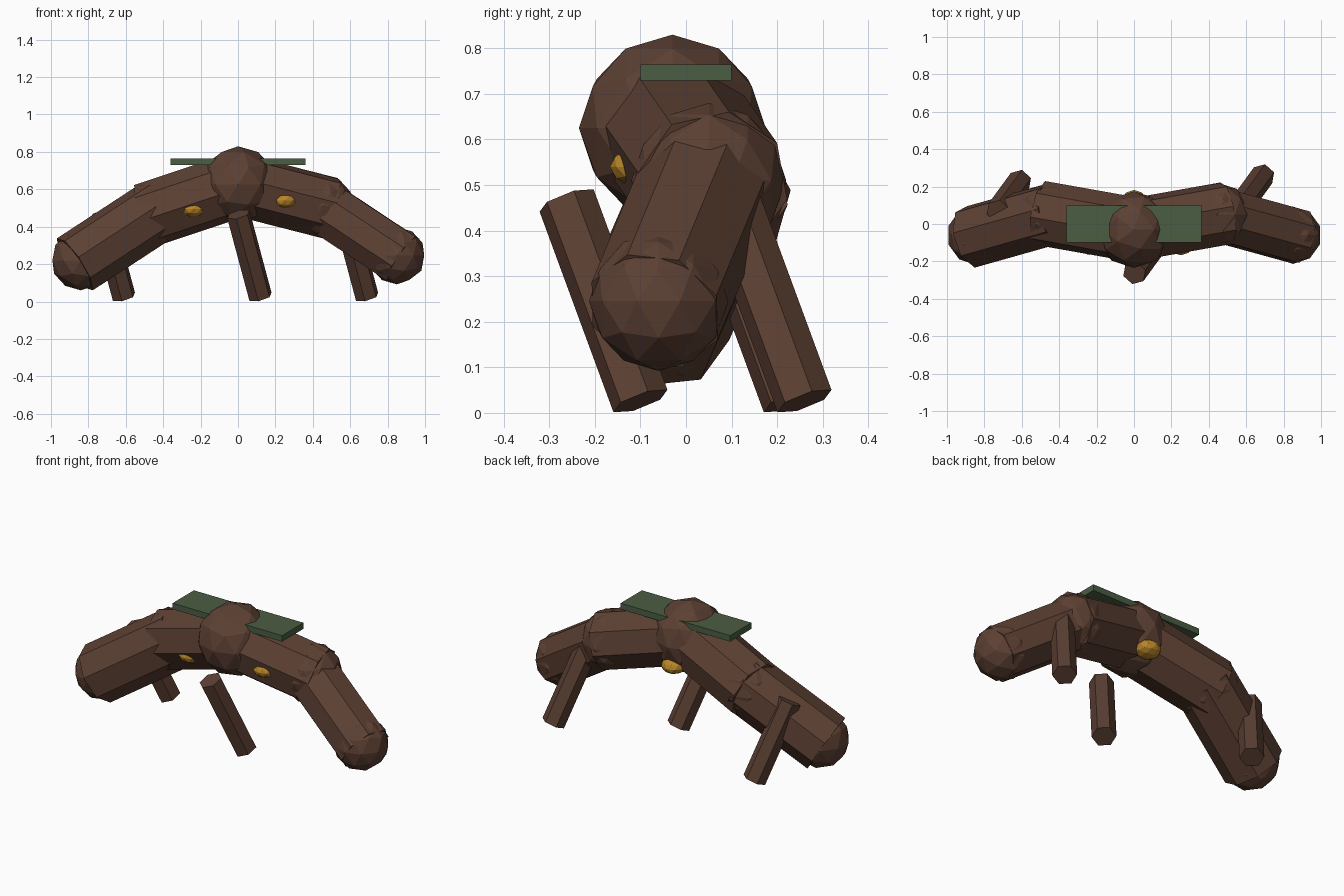
import bpy, bmesh
from mathutils import Vector, Matrix

if "Cube" in bpy.data.objects:
    bpy.data.objects.remove(bpy.data.objects["Cube"])


def material(name, rgb):
    m = bpy.data.materials.new(name)
    m.diffuse_color = (*rgb, 1)
    m.use_nodes = True
    m.node_tree.nodes["Principled BSDF"].inputs["Base Color"].default_value = m.diffuse_color
    return m


BARK = material("bark brown", (0.107, 0.051, 0.033))
MOSS = material("moss green", (0.069, 0.109, 0.056))
GOLD = material("fungus gold", (0.479, 0.238, 0.021))


def finish(name, bm, mat):
    me = bpy.data.meshes.new(name)
    bm.to_mesh(me)
    bm.free()
    me.materials.append(mat)
    ob = bpy.data.objects.new(name, me)
    bpy.context.collection.objects.link(ob)
    return ob


def ball(name, centre, r, mat, squash=1.0):
    bm = bmesh.new()
    bmesh.ops.create_icosphere(
        bm, subdivisions=2, radius=r,
        matrix=Matrix.Translation(centre) @ Matrix.Diagonal((1, 1, squash, 1)))
    return finish(name, bm, mat)


def rod(name, a, b, r, sides, mat, extend=0.0):
    a, b = Vector(a), Vector(b)
    d = b - a
    turn = Vector((0, 0, 1)).rotation_difference(d.normalized())
    bm = bmesh.new()
    bmesh.ops.create_cone(
        bm, cap_ends=True, segments=sides, radius1=r, radius2=r,
        depth=d.length + 2 * extend,
        matrix=Matrix.Translation((a + b) / 2) @ turn.to_matrix().to_4x4())
    return finish(name, bm, mat)


# Arched log: knots joined by eight-sided segments, from left to right
knots = [((-0.84, -0.06, 0.22), 0.16), ((-0.45, 0.05, 0.475), 0.17),
         ((0, -0.03, 0.625), 0.205), ((0.45, 0.05, 0.51), 0.17),
         ((0.85, -0.06, 0.245), 0.153)]
widths = [0.17, 0.175, 0.17, 0.152]
for i, (c, r) in enumerate(knots):
    ball(f"log_knot_{i + 1}", c, r, BARK)
for i, w in enumerate(widths):
    rod(f"log_segment_{i + 1}", knots[i][0], knots[i + 1][0], w, 8, BARK,
        0.05 if i in (1, 2) else 0.04)

# Three parallel slanted stubs reaching the ground
lean = Vector((-0.118, -0.162, 0.44))
for name, foot in (("front_stub", (0.12, -0.10, 0.026)),
                   ("back_left_stub", (-0.61, 0.23, 0.026)),
                   ("back_right_stub", (0.69, 0.26, 0.026))):
    rod(name, Vector(foot) + lean, foot, 0.065, 6, BARK)

# Flat moss patch on the crown
bm = bmesh.new()
bmesh.ops.create_cube(bm, size=1, matrix=Matrix.Translation((0, 0, 0.747))
                      @ Matrix.Diagonal((0.72, 0.2, 0.036, 1)))
finish("moss_patch", bm, MOSS)

# Golden fungus caps half sunk into the bark
for name, c in (("left_fungus", (-0.24, -0.093, 0.495)),
                ("right_fungus", (0.25, -0.095, 0.54)),
                ("back_fungus", (0, 0.11, 0.5))):
    ball(name, c, 0.072, GOLD, 0.65)
